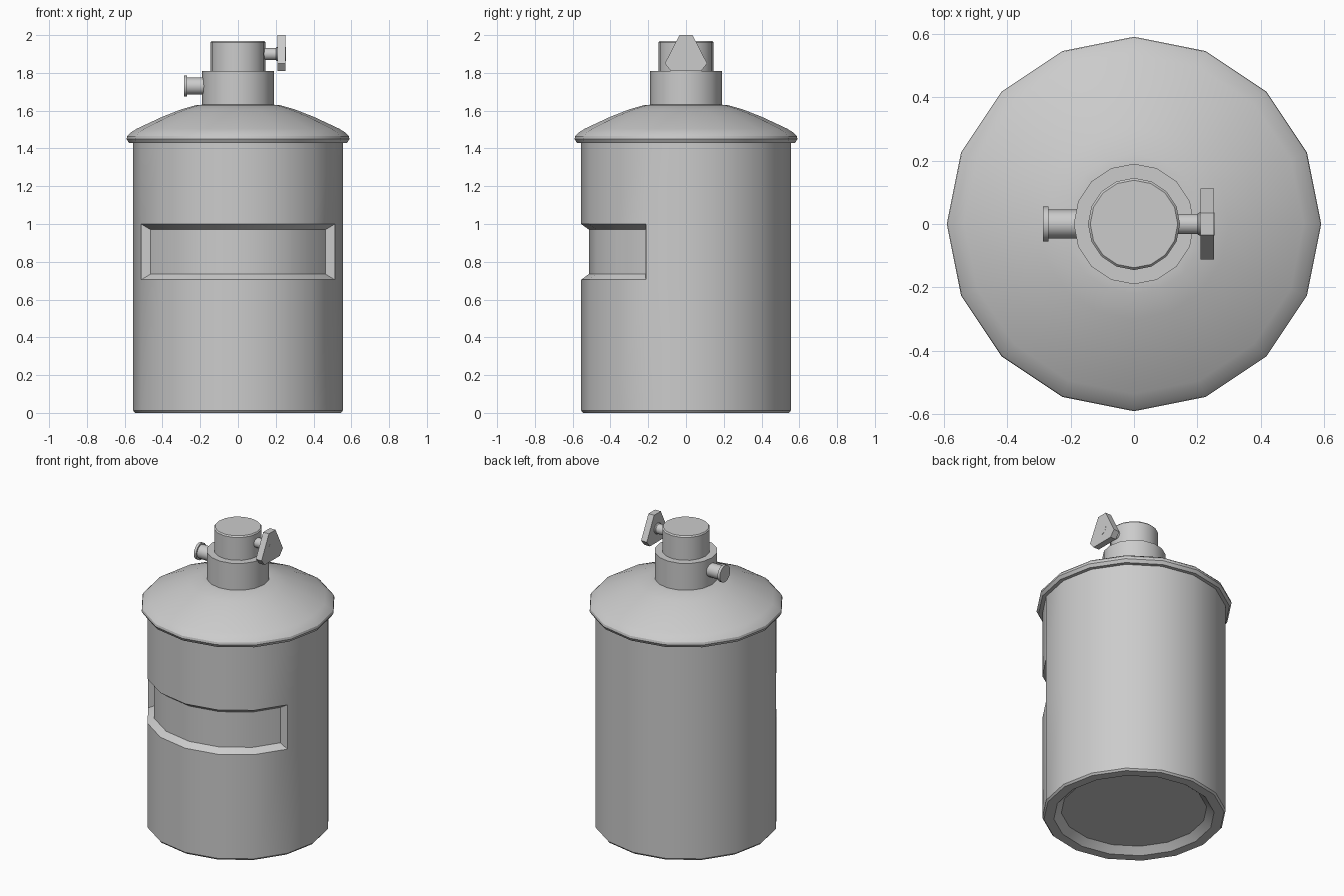
import bpy, bmesh, math
from mathutils import Matrix

if "Cube" in bpy.data.objects:
    bpy.data.objects.remove(bpy.data.objects["Cube"])


def finish(bm, name, angle=30):
    bmesh.ops.recalc_face_normals(bm, faces=bm.faces)
    me = bpy.data.meshes.new(name)
    bm.to_mesh(me)
    bm.free()
    ob = bpy.data.objects.new(name, me)
    bpy.context.collection.objects.link(ob)
    bpy.ops.object.select_all(action='DESELECT')
    ob.select_set(True)
    bpy.context.view_layer.objects.active = ob
    bpy.ops.object.shade_smooth_by_angle(angle=math.radians(angle))
    return ob


def lathe(profile, sides=16):
    """Revolve (radius, z) points about z, capping both ends."""
    bm = bmesh.new()
    rings = [[bm.verts.new((r * math.cos(2 * math.pi * i / sides),
                            r * math.sin(2 * math.pi * i / sides), z))
              for i in range(sides)] for r, z in profile]
    for a, b in zip(rings, rings[1:]):
        for i in range(sides):
            j = (i + 1) % sides
            bm.faces.new((a[i], a[j], b[j], b[i]))
    bm.faces.new(rings[0][::-1])
    bm.faces.new(rings[-1])
    bmesh.ops.recalc_face_normals(bm, faces=bm.faces)
    bm.normal_update()
    return bm


def lathe_x(profile, name, z, sides=16):
    """Same, with the axis laid along x at height z."""
    bm = lathe(profile, sides)
    bm.transform(Matrix.Translation((0, 0, z)) @ Matrix.Rotation(math.pi / 2, 4, 'Y'))
    return finish(bm, name)


# canister body with hollowed base and a label recess across the front
bm = lathe([(0.44, 0.04), (0.48, 0.005), (0.485, 0), (0.545, 0), (0.555, 0.012),
            (0.555, 0.705), (0.555, 1.0), (0.555, 1.45)])
panel = [f for f in bm.faces
         if 0.8 < f.calc_center_median().z < 0.9 and f.calc_center_median().y < -0.25]
bmesh.ops.inset_region(bm, faces=panel, thickness=0.03, depth=-0.04,
                       use_even_offset=True, use_boundary=True)
finish(bm, "body")

# domed lid with overhanging lip
finish(lathe([(0.55, 1.43), (0.578, 1.43), (0.59, 1.45), (0.587, 1.465), (0.57, 1.483),
              (0.535, 1.505), (0.40, 1.568), (0.30, 1.607), (0.22, 1.63), (0.18, 1.632)]), "lid")

# neck and cap
finish(lathe([(0.19, 1.6), (0.19, 1.81)]), "neck")
finish(lathe([(0.145, 1.8), (0.145, 1.962), (0.138, 1.97)]), "cap")

# left outlet stub with end flange
lathe_x([(0.045, -0.15), (0.045, -0.27), (0.055, -0.27), (0.055, -0.287)], "outlet_stub", 1.73)

# right valve stem
lathe_x([(0.032, 0.12), (0.032, 0.2), (0.036, 0.205), (0.036, 0.253)], "valve_stem", 1.90)

# valve handle: triangular plate with clipped corners
outline = [(0.035, 2.0), (0.112, 1.85), (0.08, 1.81)]
outline += [(-y, z) for y, z in reversed(outline)]
bm = bmesh.new()
face = bm.faces.new([bm.verts.new((0.21, y, z)) for y, z in outline])
ext = bmesh.ops.extrude_face_region(bm, geom=[face])
bmesh.ops.translate(bm, vec=(0.042, 0, 0),
                    verts=[v for v in ext["geom"] if isinstance(v, bmesh.types.BMVert)])
finish(bm, "valve_handle")
